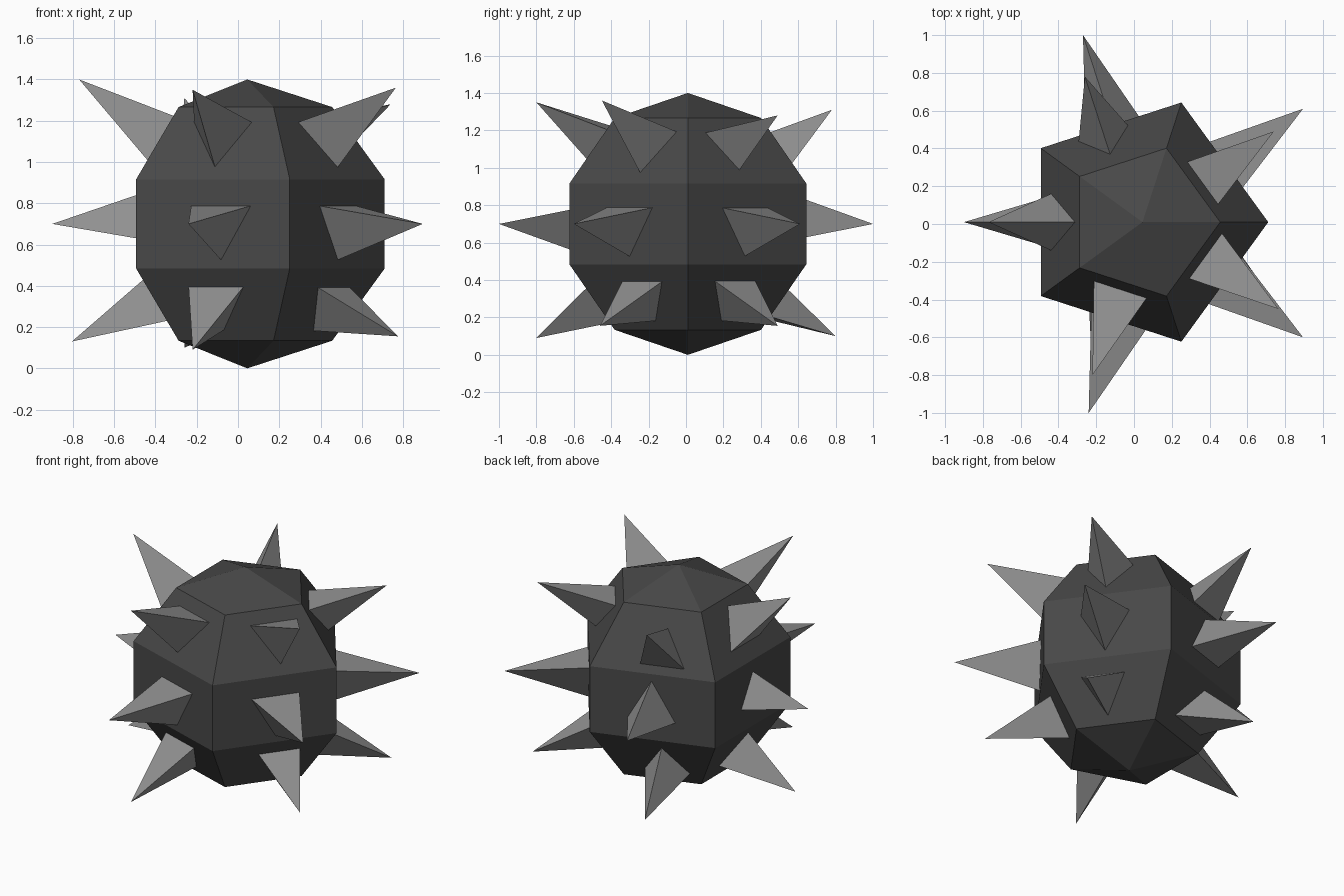
import bpy, bmesh, math
from mathutils import Vector, Matrix

if "Cube" in bpy.data.objects:
    bpy.data.objects.remove(bpy.data.objects["Cube"])

CX, CY, CZ, R = 0.045, 0.01, 0.70, 0.70


def material(name, rgb):
    m = bpy.data.materials.new(name)
    m.diffuse_color = (*rgb, 1)
    m.use_nodes = True
    m.node_tree.nodes["Principled BSDF"].inputs["Base Color"].default_value = m.diffuse_color
    return m


DARK = material("dark iron", (0.065, 0.065, 0.065))
GREY = material("spike grey", (0.28, 0.28, 0.28))


def finish(name, bm, mat):
    bmesh.ops.recalc_face_normals(bm, faces=bm.faces)
    me = bpy.data.meshes.new(name)
    bm.to_mesh(me)
    bm.free()
    me.materials.append(mat)
    ob = bpy.data.objects.new(name, me)
    bpy.context.collection.objects.link(ob)


# Body: five-sided sphere with a corner towards +x
bm = bmesh.new()
rings = []
for i in range(1, 5):
    a = math.pi * i / 5
    rings.append([bm.verts.new((CX + R * math.sin(a) * math.cos(math.tau * k / 5),
                                CY + R * math.sin(a) * math.sin(math.tau * k / 5),
                                CZ + R * math.cos(a))) for k in range(5)])
top, bottom = bm.verts.new((CX, CY, CZ + R)), bm.verts.new((CX, CY, CZ - R))
for k in range(5):
    n = (k + 1) % 5
    bm.faces.new((top, rings[0][k], rings[0][n]))
    bm.faces.new((bottom, rings[3][n], rings[3][k]))
    for a, b in zip(rings, rings[1:]):
        bm.faces.new((a[k], b[k], b[n], a[n]))
finish("body", bm, DARK)


# Spike: three-sided cone given by its tip, heading and elevation
def spike(name, tip, heading, elevation, single_up):
    h, e, depth = math.radians(heading), math.radians(elevation), 0.57
    axis = Vector((math.cos(e) * math.cos(h), math.cos(e) * math.sin(h), math.sin(e)))
    side = Vector((-math.sin(h), math.cos(h), 0))
    up = axis.cross(side) * (1 if single_up else -1)
    if up.z * (1 if single_up else -1) < 0:
        up = -up
    bm = bmesh.new()
    base = Vector(tip) - axis * depth
    pts = [base + 0.343 * depth * (up * math.cos(t) + side * math.sin(t))
           for t in (0, math.tau / 3, 2 * math.tau / 3)]
    b = [bm.verts.new(p) for p in pts]
    t = bm.verts.new(tip)
    bm.faces.new(b)
    for i in range(3):
        bm.faces.new((b[i], b[(i + 1) % 3], t))
    finish(name, bm, GREY)


# One column of spikes per side: heading, single edge up, then (tip, elevation)
columns = [
    (36, False, ((0.74, 0.49, 1.28), 21), ((0.895, 0.61, 0.70), 0), ((0.775, 0.49, 0.155), -22)),
    (108, True, ((-0.26, 0.78, 1.31), 38), ((-0.27, 1.0, 0.70), 0), ((-0.26, 0.80, 0.10), -24)),
    (180, True, ((-0.77, 0.01, 1.40), 40), ((-0.90, 0.01, 0.70), 0), ((-0.805, 0.01, 0.13), -22)),
    (252, False, ((-0.22, -0.80, 1.35), 28), ((-0.24, -1.0, 0.70), 0), ((-0.22, -0.80, 0.09), -30)),
    (324, False, ((0.765, -0.45, 1.36), 29), ((0.895, -0.60, 0.70), 0), ((0.775, -0.46, 0.155), -22)),
]
for heading, single_up, *tips in columns:
    for level, (tip, elevation) in zip(("upper", "middle", "lower"), tips):
        spike(f"{level}_spike_{heading}", tip, heading, elevation, single_up)
